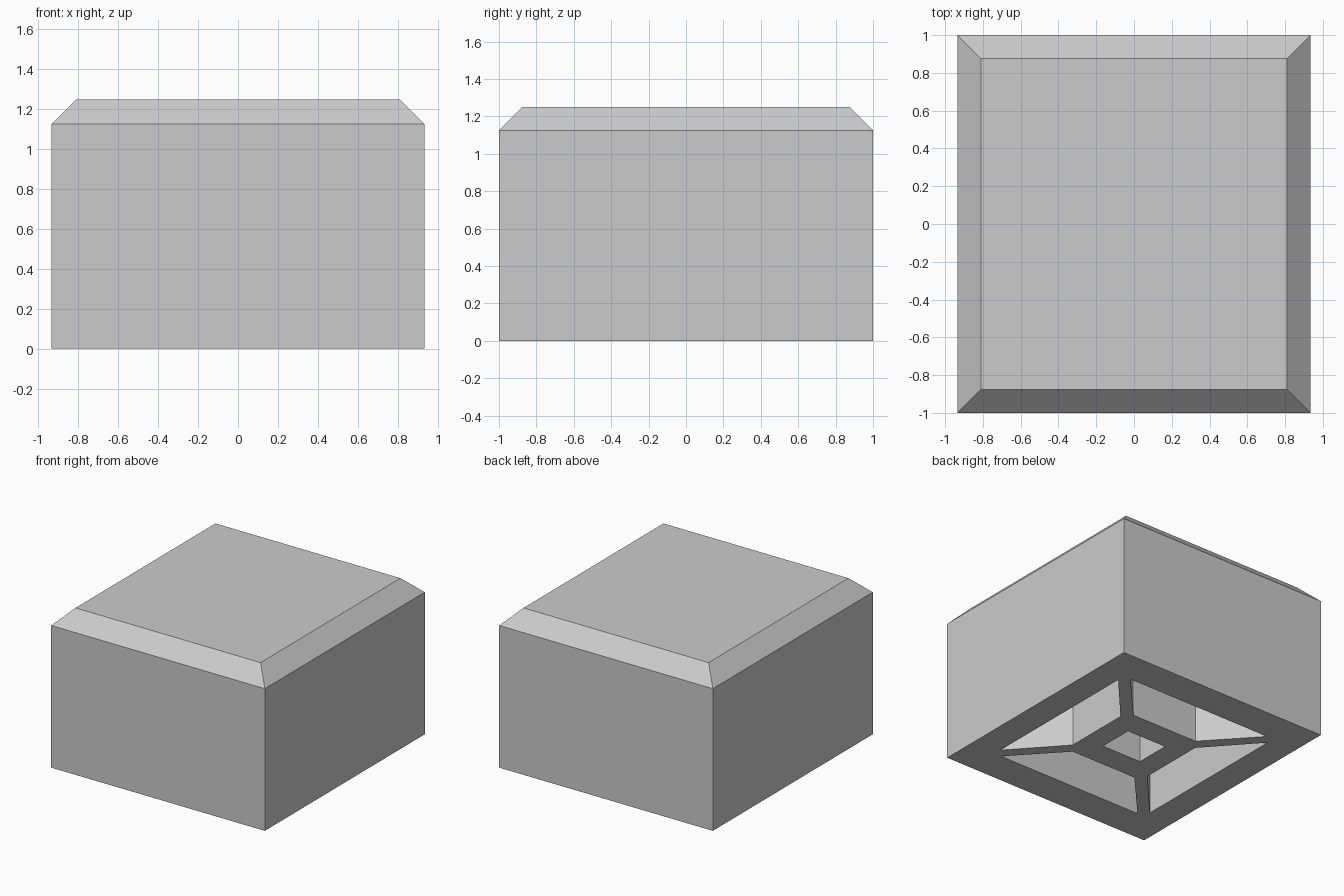
import bpy
import bmesh
from math import pi
from mathutils import Matrix

HALF_X, HALF_Y = 0.935, 1.0
HEIGHT, CHAMFER = 1.25, 0.125
CAVITY_TOP = 1.0

cube = bpy.data.objects.get("Cube")
if cube:
    bpy.data.objects.remove(cube, do_unlink=True)

grey = bpy.data.materials.new("light_grey")
grey.use_nodes = True
colour = (0.6, 0.6, 0.6, 1)
grey.diffuse_color = colour
grey.node_tree.nodes["Principled BSDF"].inputs["Base Color"].default_value = colour


def rectangle(hx, hy):
    return [(-hx, -hy), (hx, -hy), (hx, hy), (-hx, hy)]


def add_prism(bm, lower, upper, z0, z1):
    """Join two matching outlines into a closed solid."""
    low = [bm.verts.new((x, y, z0)) for x, y in lower]
    high = [bm.verts.new((x, y, z1)) for x, y in upper]
    bm.faces.new(low[::-1])
    bm.faces.new(high)
    for i in range(len(low)):
        j = (i + 1) % len(low)
        bm.faces.new((low[i], low[j], high[j], high[i]))


def finish(bm, name):
    bmesh.ops.recalc_face_normals(bm, faces=bm.faces)
    mesh = bpy.data.meshes.new(name)
    bm.to_mesh(mesh)
    bm.free()
    mesh.materials.append(grey)
    obj = bpy.data.objects.new(name, mesh)
    bpy.context.collection.objects.link(obj)
    return obj


# Block with a chamfered top edge
bm = bmesh.new()
add_prism(bm, rectangle(HALF_X, HALF_Y), rectangle(HALF_X, HALF_Y), 0, HEIGHT)
top_edges = [e for e in bm.edges if all(v.co.z > HEIGHT / 2 for v in e.verts)]
bmesh.ops.bevel(bm, geom=top_edges, offset=CHAMFER, segments=1,
                affect='EDGES', offset_type='OFFSET')
block = finish(bm, "block")

# Underside pockets: a central socket and four pockets between diagonal ribs
bm = bmesh.new()
socket = rectangle(0.175, 0.142)
add_prism(bm, socket, socket, -0.1, CAVITY_TOP)
side_pocket = [(0.355, -0.27), (0.71, -0.667), (0.71, 0.667), (0.355, 0.27)]
end_pocket = [(0.293, 0.345), (0.648, 0.732), (-0.648, 0.732), (-0.293, 0.345)]
for pocket in (side_pocket, end_pocket):
    for sign in (1, -1):
        outline = [(sign * x, sign * y) for x, y in pocket]
        add_prism(bm, outline, outline, -0.1, CAVITY_TOP)
cutter = finish(bm, "pocket_cutter")
cutter.hide_render = True

# Cut the pockets and discard the helper
cut = block.modifiers.new("pockets", 'BOOLEAN')
cut.operation = 'DIFFERENCE'
cut.solver = 'EXACT'
cut.object = cutter
bpy.context.view_layer.objects.active = block
bpy.ops.object.modifier_apply(modifier=cut.name)
bpy.data.objects.remove(cutter, do_unlink=True)
